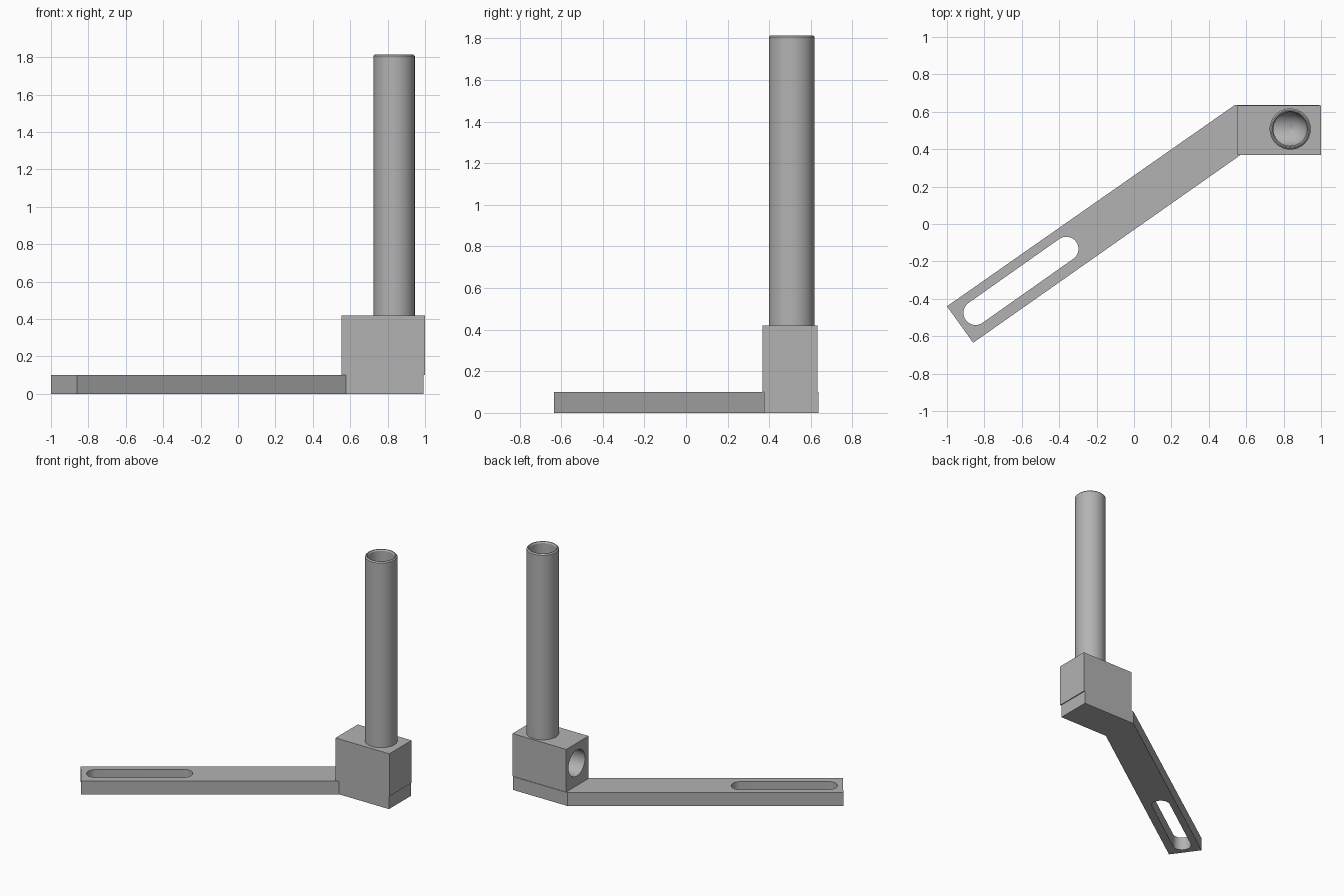
import bpy, bmesh, math
from mathutils import Vector, Matrix

if "Cube" in bpy.data.objects:
    bpy.data.objects.remove(bpy.data.objects["Cube"])

grey = bpy.data.materials.new("plain grey")
grey.diffuse_color = (0.45, 0.45, 0.45, 1)
grey.use_nodes = True
grey.node_tree.nodes["Principled BSDF"].inputs["Base Color"].default_value = grey.diffuse_color

CX, CY, BEND_Z = 0.835, 0.508, 0.27   # tube axis and height of the bore bend
R_OUT, R_BORE = 0.11, 0.09
TOP = 1.815


def finish(name, bm):
    bmesh.ops.recalc_face_normals(bm, faces=bm.faces[:])
    mesh = bpy.data.meshes.new(name)
    bm.to_mesh(mesh)
    bm.free()
    obj = bpy.data.objects.new(name, mesh)
    obj.data.materials.append(grey)
    bpy.context.collection.objects.link(obj)
    return obj


def prism(name, outline, z0, z1):
    bm = bmesh.new()
    face = bm.faces.new([bm.verts.new((x, y, z0)) for x, y in outline])
    ext = bmesh.ops.extrude_face_region(bm, geom=[face])["geom"]
    verts = [v for v in ext if isinstance(v, bmesh.types.BMVert)]
    bmesh.ops.translate(bm, verts=verts, vec=(0, 0, z1 - z0))
    return finish(name, bm)


def lathe(name, profile, matrix, segments=48):
    """Closed solid of revolution from (radius, height) pairs."""
    bm = bmesh.new()
    rings = []
    for r, h in profile:
        rings.append([bm.verts.new(matrix @ Vector((
            r * math.cos(2 * math.pi * i / segments),
            r * math.sin(2 * math.pi * i / segments), h)))
            for i in range(segments)])
    for a, b in zip(rings, rings[1:]):
        for i in range(segments):
            j = (i + 1) % segments
            bm.faces.new((a[i], a[j], b[j], b[i]))
    bm.faces.new(rings[0][::-1])
    bm.faces.new(rings[-1])
    return finish(name, bm)


def boolean(obj, other, operation):
    mod = obj.modifiers.new(operation.lower(), 'BOOLEAN')
    mod.operation = operation
    mod.solver = 'EXACT'
    mod.object = other
    bpy.context.view_layer.objects.active = obj
    bpy.ops.object.modifier_apply(modifier=mod.name)
    bpy.data.objects.remove(other)


def smooth(obj):
    bpy.ops.object.select_all(action='DESELECT')
    obj.select_set(True)
    bpy.context.view_layer.objects.active = obj
    bpy.ops.object.shade_smooth_by_angle(angle=math.radians(30))


# Slanted arm with the foot under the block
arm = prism("slotted_arm", [(-1, -0.44), (-0.86, -0.635), (0.578, 0.375),
                            (0.993, 0.375), (0.993, 0.637), (0.54, 0.637)], 0, 0.1)

# Long rounded slot through the arm
a, b, r = Vector((-0.847, -0.475)), Vector((-0.362, -0.133)), 0.065
angle = math.atan2(b.y - a.y, b.x - a.x)
slot = []
for centre, start in ((b, angle - math.pi / 2), (a, angle + math.pi / 2)):
    for i in range(17):
        t = start + math.pi * i / 16
        slot.append((centre.x + r * math.cos(t), centre.y + r * math.sin(t)))
boolean(arm, prism("slot_cutter", slot, -0.1, 0.2), 'DIFFERENCE')
smooth(arm)

# Elbow block
block = prism("elbow_block", [(0.553, 0.368), (1, 0.368), (1, 0.633), (0.553, 0.633)],
              0.1, 0.42)

# Upright tube with softened rim
upright = Matrix.Translation((CX, CY, 0))
tube = lathe("upright_tube", [(R_OUT, 0.3), (R_OUT, TOP - 0.008), (R_OUT - 0.008, TOP)],
             upright)
boolean(block, tube, 'UNION')
block.name = "elbow_block_and_tube"

# Bore: down the tube with a round bottom, then out of the left side
steps = 10
dome = [(max(R_BORE * math.sin(math.pi / 2 * i / steps), 0.012),
         BEND_Z - R_BORE * math.cos(math.pi / 2 * i / steps)) for i in range(steps + 1)]
rim = [(R_BORE, TOP - 0.01), (R_BORE + 0.006, TOP), (R_BORE + 0.006, TOP + 0.1)]
down_bore = lathe("down_bore_cutter", dome + rim, upright)
sideways = Matrix.Translation((CX, CY, BEND_Z)) @ Matrix.Rotation(-math.pi / 2, 4, 'Y')
side_bore = lathe("side_bore_cutter", [(R_BORE + 0.002, 0), (R_BORE + 0.01, 0.4)], sideways)
boolean(block, down_bore, 'DIFFERENCE')
boolean(block, side_bore, 'DIFFERENCE')
smooth(block)
